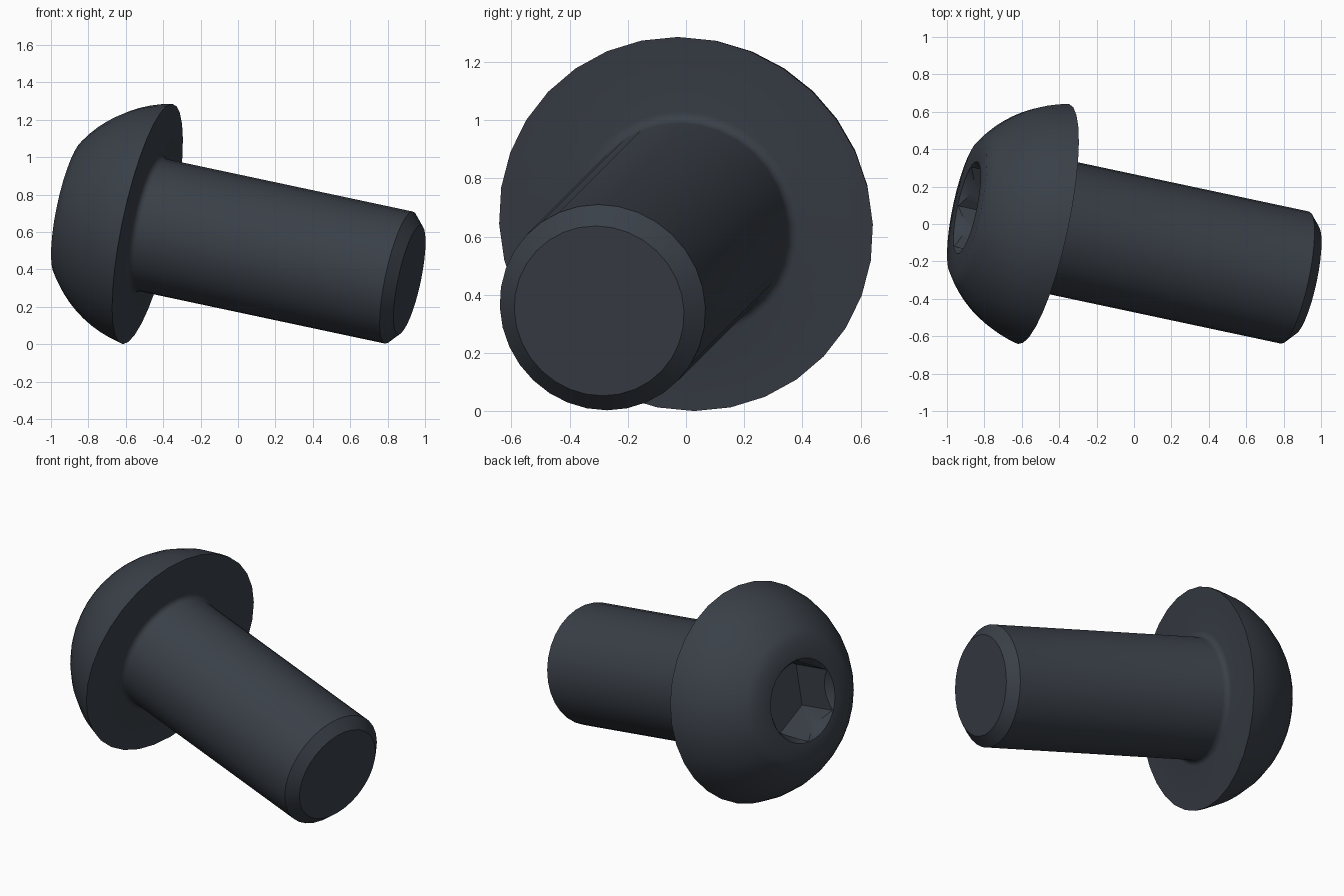
import bpy, bmesh
from math import sin, cos, pi, radians
from mathutils import Vector, Matrix

if "Cube" in bpy.data.objects:
    bpy.data.objects.remove(bpy.data.objects["Cube"], do_unlink=True)

# Frame of the tilted screw: local z runs from head to tip, local x leans up
axis = Vector((1, -0.213, -0.213)).normalized()
up = (Vector((0, 0, 1)) - axis * axis.z).normalized()
side = axis.cross(up)
frame = Matrix((up, side, axis)).transposed().to_4x4()
frame.translation = (-0.484, 0, 0.643)

steel = bpy.data.materials.new("dark_blue_grey_steel")
steel.use_nodes = True
colour = (0.042, 0.051, 0.065, 1)
steel.diffuse_color = colour
bsdf = next(n for n in steel.node_tree.nodes if n.type == "BSDF_PRINCIPLED")
bsdf.inputs["Base Color"].default_value = colour
bsdf.inputs["Roughness"].default_value = 0.6


def make_object(name, bm):
    bmesh.ops.recalc_face_normals(bm, faces=bm.faces)
    mesh = bpy.data.meshes.new(name)
    bm.to_mesh(mesh)
    bm.free()
    mesh.materials.append(steel)
    obj = bpy.data.objects.new(name, mesh)
    obj.matrix_world = frame
    bpy.context.collection.objects.link(obj)
    return obj


def arc(radius, centre_r, centre_z, start, end, steps):
    """Profile points (r, z), with the angle measured from -z towards +r."""
    angles = [radians(start + (end - start) * i / steps) for i in range(steps + 1)]
    return [(centre_r + radius * sin(a), centre_z - radius * cos(a)) for a in angles]


def revolve(name, profile, segments=32):
    bm = bmesh.new()
    verts = [bm.verts.new((r, 0, z)) for r, z in profile]
    edges = [bm.edges.new(pair) for pair in zip(verts, verts[1:])]
    bmesh.ops.spin(bm, geom=verts + edges, cent=(0, 0, 0), axis=(0, 0, 1),
                   angle=2 * pi, steps=segments)
    bmesh.ops.remove_doubles(bm, verts=bm.verts, dist=0.0005)
    return make_object(name, bm)


# Screw body: socket countersink, domed head, underside fillet, shank, chamfered tip
top, shank, fillet = -0.427, 0.361, 0.035
profile = [(0, top + 0.06), (0.205, top + 0.06), (0.252, top)]
profile += arc(0.669, 0, 0.13, 33.6, 78.8, 9)
profile += arc(fillet, shank + fillet, fillet, 0, -90, 4)
profile += [(shank, 1.405), (0.298, 1.463), (0, 1.463)]
screw = revolve("button_head_screw", profile)

# Hexagonal socket, cut into the head
floor, high = -0.157, -0.6
bm = bmesh.new()
bmesh.ops.create_cone(bm, cap_ends=True, segments=6, radius1=0.25, radius2=0.25,
                      depth=floor - high)
corner = max(bm.verts, key=lambda v: v.co.x).co
bmesh.ops.rotate(bm, verts=bm.verts, cent=(0, 0, 0),
                 matrix=Matrix.Rotation(-corner.to_2d().angle_signed(Vector((1, 0)), 0) * -1, 3, "Z")
                 if abs(corner.y) < 0.001 else Matrix.Rotation(pi / 6, 3, "Z"))
bmesh.ops.translate(bm, verts=bm.verts, vec=(0, 0, (floor + high) / 2))
cutter = make_object("socket_cutter", bm)
cutter.hide_render = True

cut = screw.modifiers.new("hex_socket", "BOOLEAN")
cut.operation = "DIFFERENCE"
cut.solver = "EXACT"
cut.object = cutter
bpy.ops.object.select_all(action="DESELECT")
screw.select_set(True)
bpy.context.view_layer.objects.active = screw
bpy.ops.object.modifier_apply(modifier=cut.name)
bpy.data.objects.remove(cutter, do_unlink=True)

# Rounded surfaces shaded smooth, machined edges kept crisp
bpy.ops.object.shade_smooth_by_angle(angle=radians(38))
